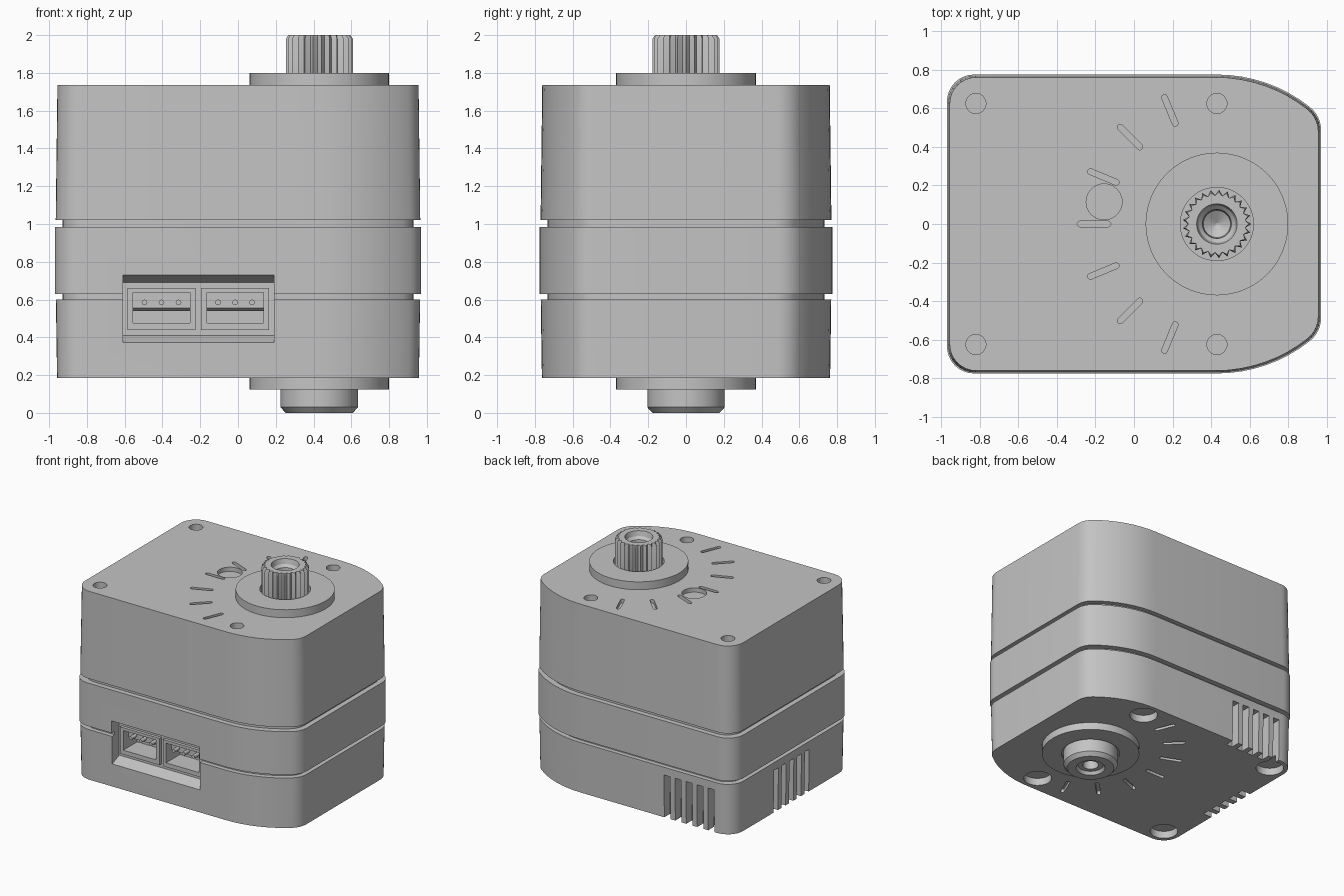
import bpy
import bmesh
from math import sin, cos, pi, radians, hypot

cube = bpy.data.objects.get("Cube")
if cube:
    bpy.data.objects.remove(cube, do_unlink=True)

grey = bpy.data.materials.new("plain_grey")
grey.use_nodes = True
grey.diffuse_color = (0.55, 0.55, 0.55, 1)
grey.node_tree.nodes["Principled BSDF"].inputs["Base Color"].default_value = grey.diffuse_color

AXIS_X = 0.43      # output shaft position
BOTTOM, TOP = 0.185, 1.735


def loft(name, loops):
    """Bridge equal-length loops of points and cap both ends."""
    bm = bmesh.new()
    rings = [[bm.verts.new(p) for p in loop] for loop in loops]
    n = len(rings[0])
    for a, b in zip(rings, rings[1:]):
        for i in range(n):
            j = (i + 1) % n
            bm.faces.new((a[i], a[j], b[j], b[i]))
    bm.faces.new(rings[0])
    bm.faces.new(rings[-1])
    bmesh.ops.recalc_face_normals(bm, faces=bm.faces)
    mesh = bpy.data.meshes.new(name)
    bm.to_mesh(mesh)
    bm.free()
    mesh.materials.append(grey)
    ob = bpy.data.objects.new(name, mesh)
    bpy.context.collection.objects.link(ob)
    return ob


def arc(cx, cy, r, start, end, steps):
    angles = [radians(start + (end - start) * i / steps) for i in range(steps + 1)]
    return [(cx + r * cos(a), cy + r * sin(a)) for a in angles]


def turned(name, profile, cx=AXIS_X, cy=0, n=48):
    """Revolve a (radius, height) profile about a vertical axis."""
    return loft(name, [[(x, y, z) for x, y in arc(cx, cy, r, 0, 360, n)[:-1]]
                       for r, z in profile])


def box(name, x0, x1, y0, y1, z0, z1):
    return loft(name, [[(x0, y0, z), (x1, y0, z), (x1, y1, z), (x0, y1, z)]
                       for z in (z0, z1)])


def side_prism(name, x0, x1, yz):
    """Extrude a side profile along x."""
    return loft(name, [[(x, y, z) for y, z in yz] for x in (x0, x1)])


def activate(ob):
    bpy.ops.object.select_all(action='DESELECT')
    ob.select_set(True)
    bpy.context.view_layer.objects.active = ob


def cut(target, cutter):
    cutter.hide_render = True
    activate(target)
    mod = target.modifiers.new("cut", 'BOOLEAN')
    mod.operation = 'DIFFERENCE'
    mod.solver = 'EXACT'
    mod.object = cutter
    bpy.ops.object.modifier_apply(modifier=mod.name)
    bpy.data.objects.remove(cutter, do_unlink=True)


# Housing: one outline, stepped by seams and slightly drafted
half = (arc(AXIS_X, 0, 0.775, 90, 51.4, 8)[::-1])
half = arc(0.82, 0.488, 0.15, 0, 51.4, 6)[:-1] + half + arc(-0.83, 0.635, 0.14, 90, 180, 8)
outline = half + [(x, -y) for x, y in reversed(half)]


def inset(d):
    sx, sy = 1 - d / 0.97, 1 - d / 0.775
    return [(x * sx, y * sy) for x, y in outline]


steps = [(BOTTOM, 0.012), (0.6, 0.006), (0.6, 0.042), (0.63, 0.042), (0.63, 0),
         (0.985, 0), (0.985, 0.042), (1.02, 0.042), (1.02, 0.005), (TOP, 0.014)]
housing = loft("housing", [[(x, y, z) for x, y in inset(d)] for z, d in steps])

# Screw holes, narrow above and wide below
for x in (-0.82, AXIS_X):
    for y in (-0.625, 0.625):
        cut(housing, turned("screw_hole", [(0.052, TOP - 0.06), (0.052, TOP + 0.1)], x, y, 32))
        cut(housing, turned("screw_hole", [(0.105, BOTTOM - 0.1), (0.105, BOTTOM + 0.06)], x, y, 32))

# Radial marks around the shaft on both ends
for k in range(-3, 4):
    a = radians(180 + 22.5 * k)
    capsule = arc(0.71, 0, 0.015, -90, 90, 6) + arc(0.565, 0, 0.015, 90, 270, 6)
    mark = [(AXIS_X + u * cos(a) - v * sin(a), u * sin(a) + v * cos(a)) for u, v in capsule]
    for z0, z1 in ((TOP - 0.03, TOP + 0.1), (BOTTOM - 0.1, BOTTOM + 0.03)):
        cut(housing, loft("mark_cutter", [[(x, y, z) for x, y in mark] for z in (z0, z1)]))

# Round index recess on the top
cut(housing, turned("index_recess", [(0.093, TOP - 0.035), (0.093, TOP + 0.1)], -0.155, 0.115, 40))

# Cooling slots on the back and right side, open at the base
for i in range(5):
    s = (i - 2) * 0.1
    cut(housing, box("vent_cutter", s - 0.593, s - 0.537, 0.69, 0.9, 0.1, 0.535))
    cut(housing, box("vent_cutter", -1.1, -0.88, s - 0.028, s + 0.028, 0.1, 0.535))

# Socket bay with sloped upper and lower lips
cut(housing, side_prism("bay_cutter", -0.61, 0.19, [
    (-0.9, 0.37), (-0.771, 0.37), (-0.675, 0.41),
    (-0.675, 0.69), (-0.775, 0.73), (-0.9, 0.73)]))

# Two three-pin sockets
parts = [housing]
for side, cx in (("right", -0.405), ("left", -0.015)):
    cut(housing, box("pocket_cutter", cx - 0.165, cx + 0.165, -0.8, -0.51, 0.455, 0.65))
    shell = box(side + "_socket", cx - 0.18, cx + 0.18, -0.7, -0.49, 0.44, 0.66)
    cut(shell, box("socket_cutter", cx - 0.15, cx + 0.15, -0.8, -0.52, 0.475, 0.637))
    shelf = side_prism(side + "_socket_shelf", cx - 0.152, cx + 0.152, [
        (-0.5, 0.54), (-0.6, 0.54), (-0.63, 0.555), (-0.63, 0.639), (-0.5, 0.639)])
    parts += [shell, shelf]
    for i in (-1, 0, 1):
        pin = [arc(cx + i * 0.09, 0.585, 0.015, 0, 360, 12)[:-1]] * 2
        parts.append(loft(side + "_socket_pin", [[(x, y, z) for x, z in ring]
                                                 for ring, y in zip(pin, (-0.69, -0.6))]))

# Bearing flanges
parts.append(turned("top_flange", [(0.37, 1.72), (0.37, 1.8), (0.19, 1.8), (0.19, 1.75)]))
parts.append(turned("bottom_flange", [(0.37, 0.2), (0.37, 0.125), (0.22, 0.125), (0.22, 0.14)]))

# Lower pivot with a chamfered end and a countersunk bore
parts.append(turned("bottom_pivot", [
    (0.205, 0.16), (0.205, 0.03), (0.178, 0), (0.11, 0), (0.095, 0.025),
    (0.06, 0.025), (0.055, 0.12)]))

# Splined output shaft with a bored centre
TEETH = 25


def shaft_ring(outer, root, z):
    pts = []
    for i in range(TEETH * 2):
        a = pi * i / TEETH
        r = root if i % 2 else outer
        pts.append((AXIS_X + r * cos(a), r * sin(a), z))
    return pts


parts.append(loft("splined_shaft", [shaft_ring(*p) for p in (
    (0.178, 0.15, 1.745), (0.178, 0.15, 1.98), (0.165, 0.148, 2.0), (0.105, 0.105, 2.0),
    (0.095, 0.095, 1.96), (0.075, 0.075, 1.94), (0.07, 0.07, 1.87), (0.005, 0.005, 1.83))]))

for ob in parts:
    activate(ob)
    bpy.ops.object.shade_smooth_by_angle(angle=radians(25))
